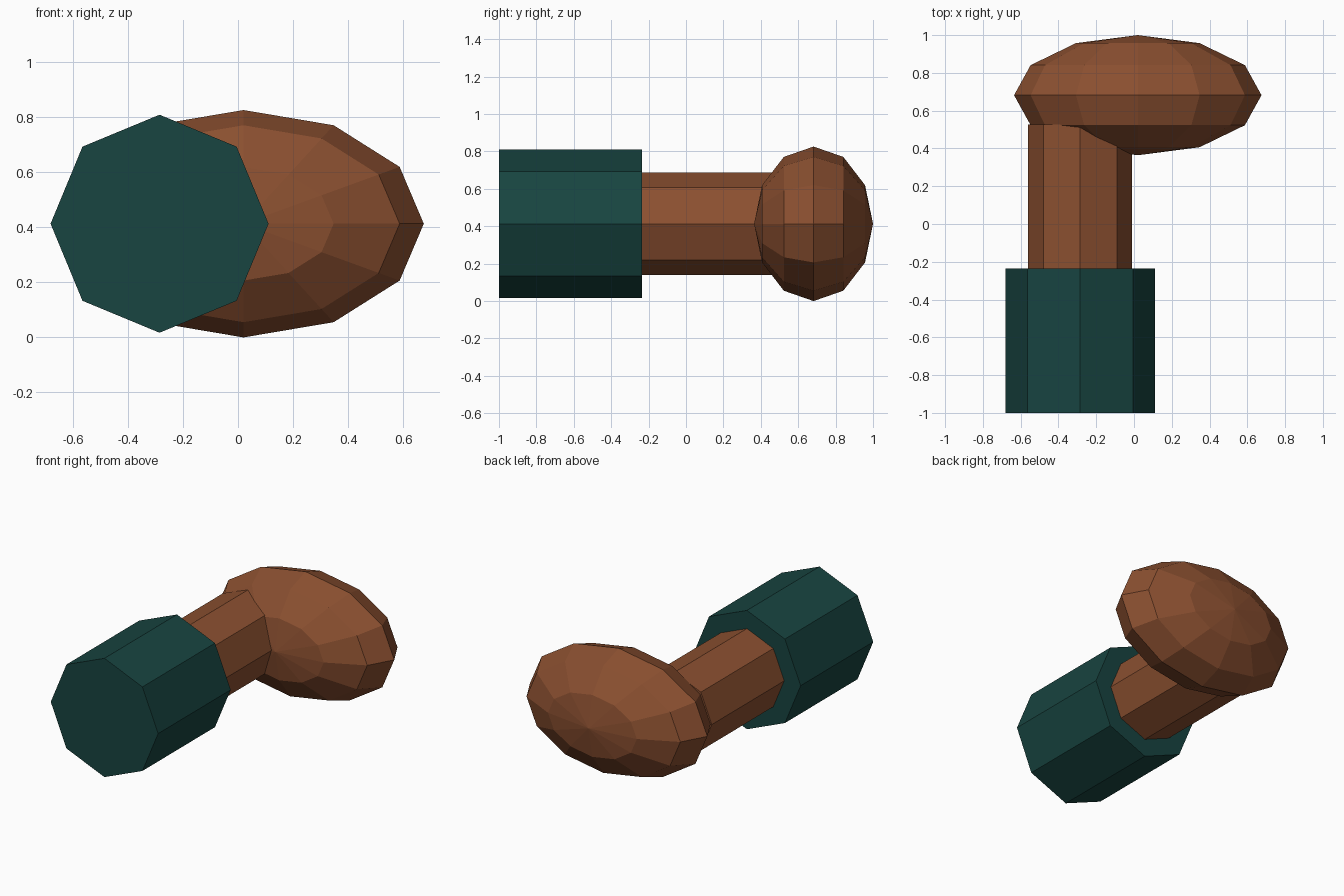
import bpy
from math import pi

if "Cube" in bpy.data.objects:
    bpy.data.objects.remove(bpy.data.objects["Cube"])


def material(name, color):
    m = bpy.data.materials.new(name)
    m.diffuse_color = (*color, 1)
    m.use_nodes = True
    m.node_tree.nodes["Principled BSDF"].inputs["Base Color"].default_value = m.diffuse_color
    return m


brown = material("brown", (0.26, 0.08, 0.03))
teal = material("teal", (0.009, 0.058, 0.052))

AXIS_X, AXIS_Z = -0.285, 0.413


def finish(name, mat):
    ob = bpy.context.object
    ob.name = name
    ob.data.materials.append(mat)
    return ob


def octagon_bar(name, radius, y0, y1, mat):
    """Eight-sided cylinder lying along y."""
    bpy.ops.mesh.primitive_cylinder_add(
        vertices=8, radius=radius, depth=y1 - y0,
        location=(AXIS_X, (y0 + y1) / 2, AXIS_Z), rotation=(pi / 2, 0, 0))
    return finish(name, mat)


# Thick sleeve at the front and thinner stem behind it
octagon_bar("sleeve", 0.396, -1.0, -0.235, teal)
octagon_bar("stem", 0.275, -0.235, 0.528, brown)

# Faceted, flattened head with its poles along y
bpy.ops.mesh.primitive_uv_sphere_add(
    segments=12, ring_count=6, radius=1,
    location=(0.02, 0.682, 0.413), rotation=(pi / 2, 0, 0))
head = finish("head", brown)
head.scale = (0.655, 0.413, 0.318)
